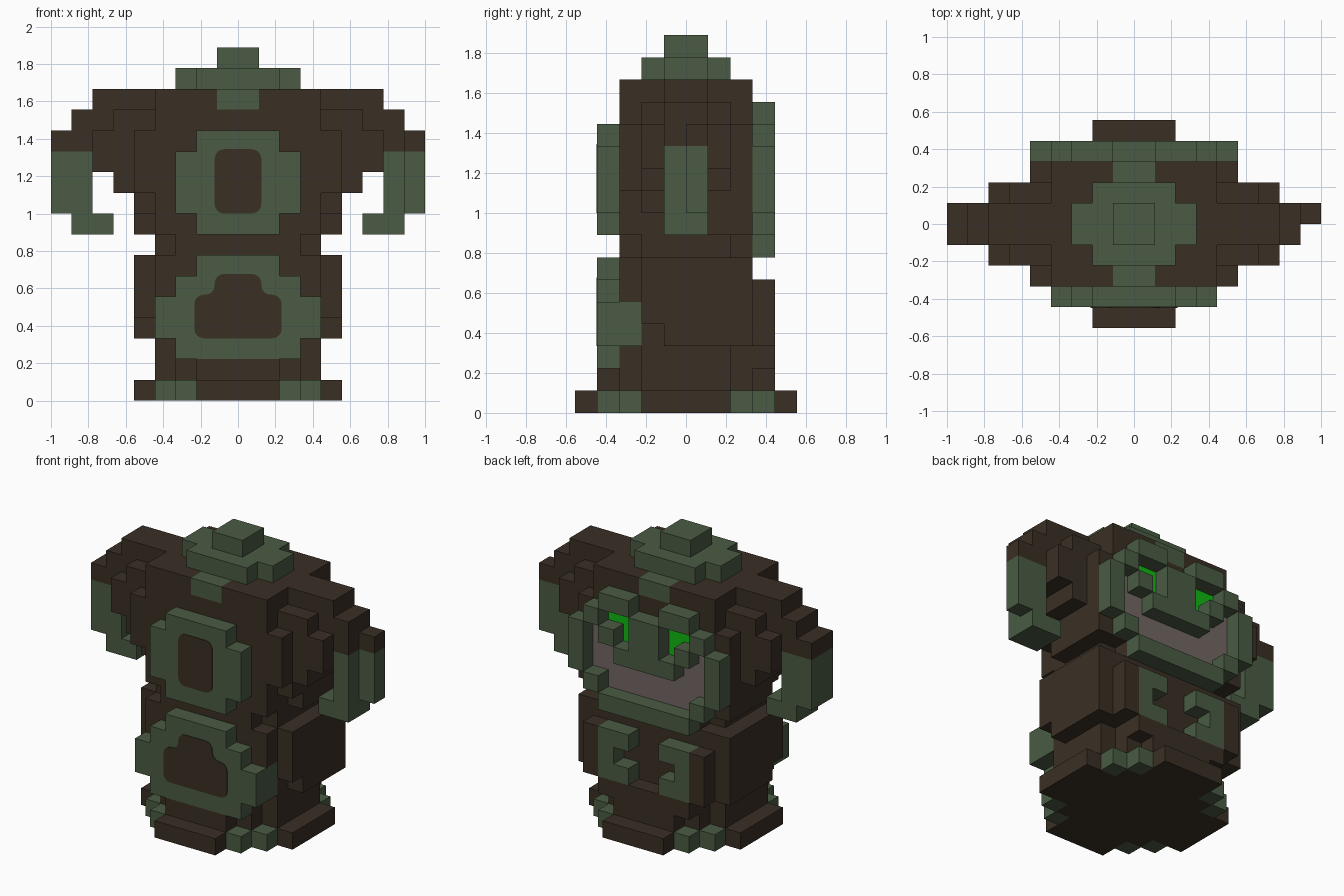
import bpy
import bmesh

UNIT = 1 / 9          # edge of one block
THIN = 0.004          # thickness of painted plates

cube = bpy.data.objects.get("Cube")
if cube:
    bpy.data.objects.remove(cube, do_unlink=True)


def material(name, rgb):
    mat = bpy.data.materials.new(name)
    mat.use_nodes = True
    mat.diffuse_color = (*rgb, 1)
    shader = mat.node_tree.nodes["Principled BSDF"]
    shader.inputs["Base Color"].default_value = (*rgb, 1)
    shader.inputs["Roughness"].default_value = 0.9
    return mat


BROWN = material("dark brown", (.042, .028, .018))
GREEN = material("moss green", (.068, .105, .057))
GREY = material("warm grey", (.17, .135, .125))
GLOW = material("bright green", (.005, .48, .005))

cells = {}            # block position -> part name
colours = {}          # part name -> material


def fill(part, colour, x, y, z):
    """Fill a range of blocks and its mirror image across x."""
    colours[part] = colour
    for i in range(*x):
        for j in range(*y):
            for k in range(*z):
                cells[i, j, k] = part
                cells[-1 - i, j, k] = part


def link(name, bm, colour):
    mesh = bpy.data.meshes.new(name)
    bm.to_mesh(mesh)
    bm.free()
    mesh.materials.append(colour)
    bpy.context.collection.objects.link(bpy.data.objects.new(name, mesh))


def build(part):
    """Make the exposed skin of one part."""
    bm = bmesh.new()
    for cell in [c for c in cells if cells[c] == part]:
        for axis in range(3):
            for side in (0, 1):
                near = list(cell)
                near[axis] += 2 * side - 1
                if tuple(near) in cells:
                    continue
                u, v = (axis + 1) % 3, (axis + 2) % 3
                ring = []
                for a, b in ((0, 0), (1, 0), (1, 1), (0, 1)):
                    p = list(cell)
                    p[axis] += side
                    p[u] += a
                    p[v] += b
                    ring.append(bm.verts.new([c * UNIT for c in p]))
                bm.faces.new(ring if side else ring[::-1])
    bmesh.ops.remove_doubles(bm, verts=bm.verts, dist=UNIT / 100)
    bmesh.ops.dissolve_limit(bm, angle_limit=0.01, verts=bm.verts, edges=bm.edges)
    link(part, bm, colours[part])


def plate(name, colour, outline, y, facing, rounding=0):
    """Thin painted plate from an x-z outline in block units."""
    bm = bmesh.new()
    face = bm.faces.new([bm.verts.new((x * UNIT, y * UNIT, z * UNIT)) for x, z in outline])
    if rounding:
        bmesh.ops.bevel(bm, geom=bm.verts[:], offset=rounding * UNIT, segments=4,
                        profile=0.5, affect='VERTICES')
    moved = bmesh.ops.extrude_face_region(bm, geom=bm.faces[:])["geom"]
    bmesh.ops.translate(bm, vec=(0, facing * THIN, 0),
                        verts=[g for g in moved if isinstance(g, bmesh.types.BMVert)])
    bmesh.ops.recalc_face_normals(bm, faces=bm.faces)
    link(name, bm, colour)


def rectangle(x, z):
    return [(x[0], z[0]), (x[1], z[0]), (x[1], z[1]), (x[0], z[1])]


def rounded_slab(part, colour, z, widths):
    """Stepped octagon: each step is one block narrower, one block deeper."""
    for width, depth in widths:
        fill(part, colour, (0, width), (-depth, depth), z)


# Base with green corner blocks
rounded_slab("base", BROWN, (0, 1), ((2, 5), (3, 4), (4, 3), (5, 2)))
for near, far in ((2, 3), (3, 2)):
    for y in (far, -far - 1):
        fill("base_corners", GREEN, (near, near + 1), (y, y + 1), (0, 1))
rounded_slab("foot_step", BROWN, (1, 2), ((2, 4), (3, 3), (4, 2)))
rounded_slab("hip_band", BROWN, (2, 3), ((3, 3), (4, 2)))
fill("hip_band", BROWN, (0, 3), (3, 4), (2, 3))

# Belly with side blocks
fill("belly", BROWN, (0, 4), (-3, 3), (3, 7))
fill("belly_side", BROWN, (4, 5), (-1, 3), (3, 7))
fill("belly_side", BROWN, (4, 5), (-2, -1), (4, 7))
fill("belly_patch", GREEN, (3, 4), (-3, -2), (3, 5))

# Bracket shapes on the back of the belly
fill("back_edge", BROWN, (3, 4), (3, 4), (3, 6))
fill("back_bracket", GREEN, (2, 3), (3, 4), (3, 6))
for z in (3, 5):
    fill("back_bracket", GREEN, (1, 2), (3, 4), (z, z + 1))

# Waist and chest
rounded_slab("waist", BROWN, (7, 8), ((3, 3), (4, 2)))
fill("chest", BROWN, (0, 4), (-3, 3), (8, 15))
fill("chest_side", BROWN, (4, 5), (-1, 3), (8, 13))
fill("chest_side", BROWN, (4, 5), (-2, -1), (9, 13))
fill("chest_side", BROWN, (4, 5), (-3, -2), (10, 13))

# Stepped shoulders
fill("shoulder", BROWN, (4, 6), (-2, 2), (10, 14))
fill("shoulder", BROWN, (6, 7), (-2, 2), (11, 13))
for drop in range(3):
    fill("shoulder", BROWN, (4, 7 + drop), (-1, 1), (14 - drop, 15 - drop))

# Arms with hands turned inward
fill("arm", GREEN, (7, 9), (-1, 1), (9, 12))
fill("arm", GREEN, (6, 8), (-1, 1), (8, 9))
for z in range(9, 13):            # the left arm is notched at its front
    del cells[8, -1, z]

# Stepped cap and neck stripe
fill("neck_stripe", GREEN, (0, 1), (-3, 3), (14, 15))
rounded_slab("cap", GREEN, (15, 16), ((2, 2), (3, 1)))
fill("cap_knob", GREEN, (0, 1), (-1, 1), (16, 17))

# Raised plates on the front
for half, z in ((2, (8, 13)), (3, (9, 12))):
    fill("chest_plate", GREEN, (0, half), (-4, -3), z)
for half, z in ((2, (2, 7)), (3, (2, 6)), (4, (3, 5))):
    fill("belly_plate", GREEN, (0, half), (-4, -3), z)

# Face on the back: brows, muzzle, cheeks and jaw frame
FACE = (3, 4)
fill("muzzle", GREEN, (0, 2), FACE, (10, 11))
fill("muzzle", GREEN, (0, 1), FACE, (11, 13))
fill("brow", GREEN, (1, 3), FACE, (13, 14))
fill("cheek", GREEN, (2, 3), FACE, (11, 12))
fill("muzzle", GREEN, (1, 2), FACE, (10, 11))
fill("jaw_frame", GREEN, (3, 4), FACE, (12, 13))
fill("jaw_frame", GREEN, (4, 5), FACE, (9, 12))
fill("jaw_frame", GREEN, (3, 4), FACE, (8, 9))
fill("jaw_frame", GREEN, (0, 3), FACE, (7, 8))

for part in colours:
    build(part)

# Painted details
plate("mouth", GREY, rectangle((-4, 4), (8, 12)), 3, 1)
for side, name in ((1, "left_eye"), (-1, "right_eye")):
    plate(name, GLOW, rectangle((side, 3 * side), (11, 13)), 3.01, 1)
plate("chest_panel", BROWN, rectangle((-1.12, 1.12), (9, 12.1)), -4, -1, .45)
half = [(2.1, 3), (2.1, 5.1), (1.12, 5.1), (1.12, 6.1)]
plate("belly_panel", BROWN, half + [(-x, z) for x, z in reversed(half)], -4, -1, .45)
